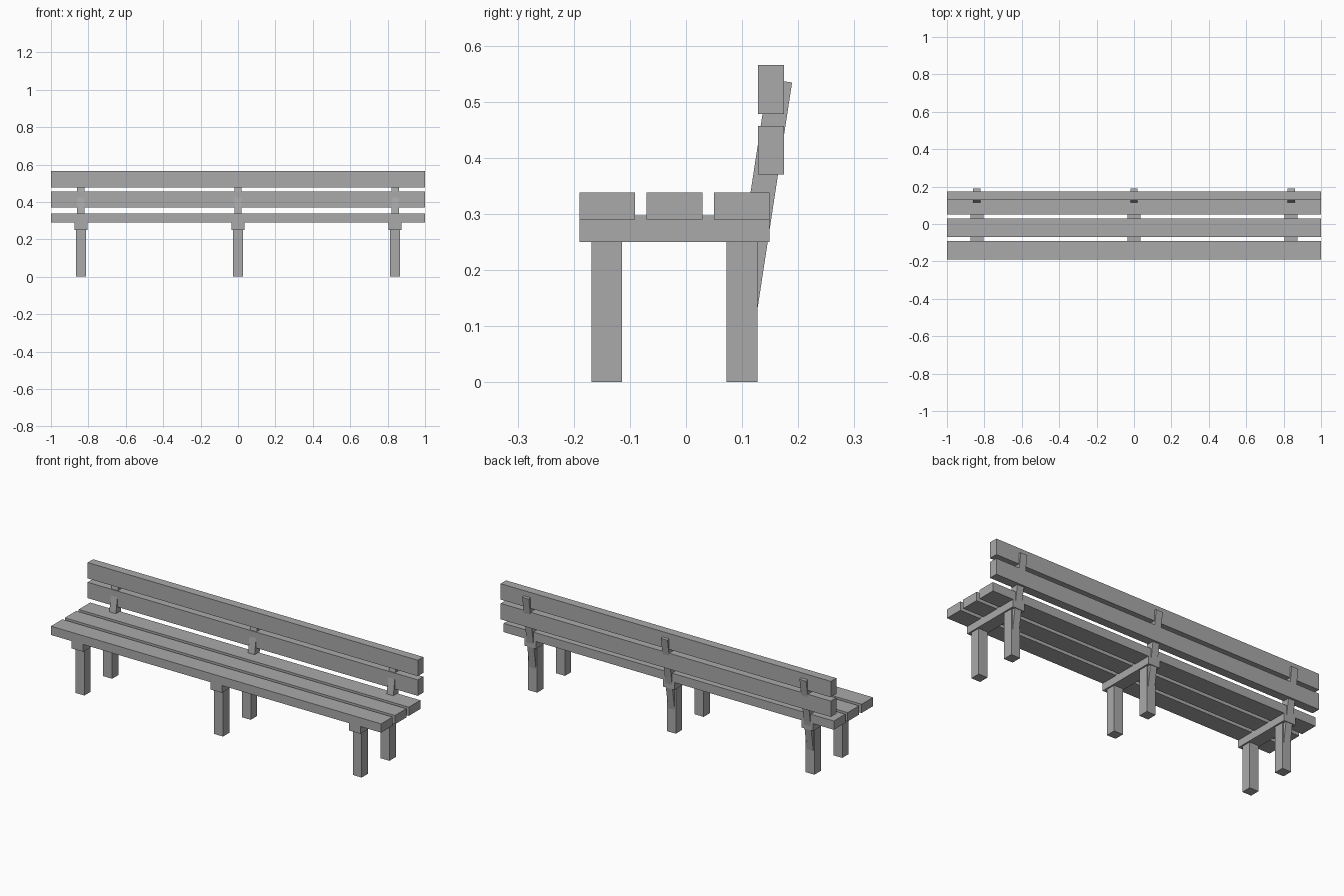
import bpy
import bmesh

if "Cube" in bpy.data.objects:
    bpy.data.objects.remove(bpy.data.objects["Cube"])

grey = bpy.data.materials.new("plain grey")
grey.diffuse_color = (0.4, 0.4, 0.4, 1)
grey.use_nodes = True
grey.node_tree.nodes["Principled BSDF"].inputs["Base Color"].default_value = grey.diffuse_color


def extrude_x(name, profile, x, width):
    """Solid made from a (y, z) profile, extruded along x and centred on x."""
    bm = bmesh.new()
    face = bm.faces.new([bm.verts.new((x - width / 2, y, z)) for y, z in profile])
    side = bmesh.ops.extrude_face_region(bm, geom=[face])["geom"]
    verts = [v for v in side if isinstance(v, bmesh.types.BMVert)]
    bmesh.ops.translate(bm, verts=verts, vec=(width, 0, 0))
    bmesh.ops.recalc_face_normals(bm, faces=bm.faces)
    mesh = bpy.data.meshes.new(name)
    bm.to_mesh(mesh)
    bm.free()
    mesh.materials.append(grey)
    obj = bpy.data.objects.new(name, mesh)
    bpy.context.collection.objects.link(obj)
    return obj


def box(name, x, width, y0, y1, z0, z1):
    return extrude_x(name, [(y0, z0), (y1, z0), (y1, z1), (y0, z1)], x, width)


# Long seat planks
for y in (-0.19, -0.07, 0.05):
    box("seat_plank", 0, 2, y, y + 0.099, 0.29, 0.338)

# Long backrest planks
for z in (0.37, 0.478):
    box("back_plank", 0, 2, 0.128, 0.175, z, z + 0.087)

# Three support frames: legs, cross beam and leaning back brace
for x in (-0.84, 0, 0.84):
    box("front_leg", x, 0.054, -0.168, -0.114, 0, 0.25)
    box("back_leg", x, 0.054, 0.072, 0.127, 0, 0.25)
    box("cross_beam", x, 0.07, -0.19, 0.149, 0.25, 0.297)
    extrude_x("back_brace",
              [(0.127, 0.128), (0.189, 0.534), (0.146, 0.541), (0.084, 0.135)],
              x, 0.04)
